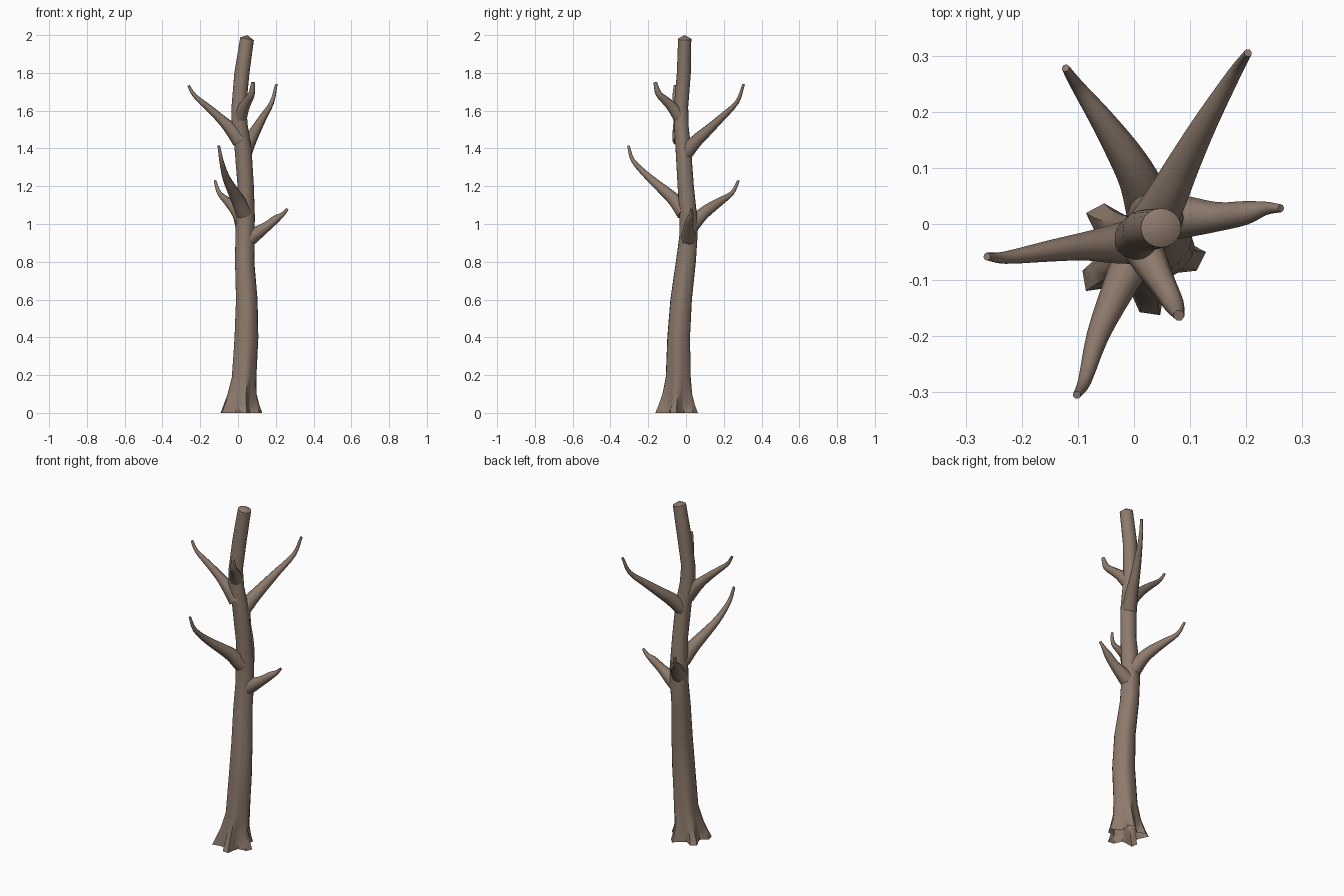
import bpy, bmesh, math
from mathutils import Vector

bark = bpy.data.materials.new("grey brown bark")
bark.diffuse_color = (0.265, 0.193, 0.148, 1)


def finish(name, bm):
    bmesh.ops.recalc_face_normals(bm, faces=bm.faces)
    me = bpy.data.meshes.new(name)
    bm.to_mesh(me)
    bm.free()
    me.materials.append(bark)
    ob = bpy.data.objects.new(name, me)
    bpy.context.collection.objects.link(ob)
    bpy.ops.object.select_all(action='DESELECT')
    ob.select_set(True)
    bpy.context.view_layer.objects.active = ob
    bpy.ops.object.shade_smooth_by_angle(angle=math.radians(50))


def bridge(bm, rings):
    for a, b in zip(rings, rings[1:]):
        n = len(a)
        for i in range(n):
            j = (i + 1) % n
            bm.faces.new((a[i], a[j], b[j], b[i]))


# Trunk: lobed rings (z, x, y, x radius, y radius, root lobe depth), open underneath
trunk = [(0, 0.010, -0.050, 0.092, 0.092, 0.33), (0.04, 0.012, -0.049, 0.083, 0.083, 0.26),
         (0.10, 0.018, -0.046, 0.071, 0.073, 0.15), (0.19, 0.030, -0.040, 0.064, 0.065, 0.06),
         (0.40, 0.043, -0.038, 0.063, 0.060, 0.03), (0.60, 0.045, -0.025, 0.057, 0.057, 0.03),
         (0.80, 0.034, 0.000, 0.051, 0.053, 0.03), (0.94, 0.036, 0.014, 0.051, 0.048, 0.03),
         (1.05, 0.038, 0.012, 0.050, 0.046, 0.02), (1.20, 0.040, -0.001, 0.043, 0.043, 0.02),
         (1.40, 0.026, -0.014, 0.045, 0.041, 0.02), (1.52, 0.008, -0.025, 0.043, 0.039, 0.02),
         (1.62, 0.004, -0.026, 0.039, 0.038, 0.02), (1.80, 0.020, -0.011, 0.040, 0.037, 0.02),
         (1.98, 0.048, -0.007, 0.036, 0.035, 0.0)]
bm = bmesh.new()
SIDES = 20
rings = []
for z, cx, cy, rx, ry, lobe in trunk:
    ring = []
    for i in range(SIDES):
        t = 2 * math.pi * i / SIDES
        k = 1 + lobe * math.cos(5 * (t - math.radians(138)))
        x = rx * k * math.cos(t)
        tilt = -0.2 * x if z > 1.9 else 0
        ring.append(bm.verts.new((cx + x, cy + ry * k * math.sin(t), z + tilt)))
    rings.append(ring)
bridge(bm, rings)
peak = bm.verts.new((0.05, -0.007, 2.0))
for i in range(SIDES):
    bm.faces.new((rings[-1][i], rings[-1][(i + 1) % SIDES], peak))
finish("trunk", bm)


# Branches: tapered tubes along a smoothed path of (x, y, z, radius)
def branch(name, pts, sides=8, steps=3):
    P = [Vector(p) for p in pts]
    P = [2 * P[0] - P[1]] + P + [2 * P[-1] - P[-2]]
    path = []
    for k in range(1, len(P) - 2):
        a, b, c, d = P[k - 1:k + 3]
        for s in range(steps):
            t = s / steps
            path.append(0.5 * (2 * b + (c - a) * t + (2 * a - 5 * b + 4 * c - d) * t * t
                               + (3 * b - a - 3 * c + d) * t ** 3))
    path.append(P[-2])
    bm = bmesh.new()
    rings = []
    for k, p in enumerate(path):
        tan = (path[min(k + 1, len(path) - 1)] - path[max(k - 1, 0)]).to_3d().normalized()
        flat = (path[-1] - path[0]).to_3d()
        u = Vector((-flat.y, flat.x, 0)).normalized()
        u = (u - tan * u.dot(tan)).normalized()
        v = tan.cross(u)
        rings.append([bm.verts.new(p.to_3d() + p[3] * (u * math.cos(2 * math.pi * i / sides)
                      + v * math.sin(2 * math.pi * i / sides))) for i in range(sides)])
    bridge(bm, rings)
    bm.faces.new(rings[-1])
    bm.faces.new(rings[0])
    finish(name, bm)


branch("low_right_branch", [(0.04, 0.012, 0.91, 0.045), (0.09, 0.013, 0.945, 0.038),
       (0.15, 0.013, 0.985, 0.026), (0.20, 0.020, 1.025, 0.021), (0.235, 0.028, 1.05, 0.012),
       (0.262, 0.028, 1.08, 0.007)])
branch("low_back_branch", [(0.03, 0.02, 0.98, 0.045), (0.008, 0.08, 1.045, 0.036),
       (-0.02, 0.13, 1.085, 0.030), (-0.06, 0.19, 1.125, 0.021), (-0.10, 0.245, 1.165, 0.012),
       (-0.122, 0.278, 1.23, 0.007)])
branch("low_front_branch", [(0.03, -0.01, 1.06, 0.045), (0.0, -0.06, 1.125, 0.037),
       (-0.03, -0.12, 1.18, 0.029), (-0.065, -0.20, 1.25, 0.020), (-0.088, -0.28, 1.335, 0.012),
       (-0.102, -0.305, 1.415, 0.007)])
branch("high_back_branch", [(0.03, -0.005, 1.37, 0.042), (0.06, 0.05, 1.435, 0.036),
       (0.09, 0.11, 1.49, 0.029), (0.13, 0.185, 1.56, 0.021), (0.18, 0.27, 1.645, 0.012),
       (0.203, 0.305, 1.74, 0.007)])
branch("high_left_branch", [(0.01, -0.03, 1.44, 0.042), (-0.04, -0.036, 1.505, 0.034),
       (-0.09, -0.04, 1.555, 0.025), (-0.15, -0.048, 1.61, 0.019), (-0.23, -0.06, 1.68, 0.011),
       (-0.262, -0.058, 1.733, 0.007)])
branch("high_front_branch", [(0.01, -0.03, 1.56, 0.038), (0.03, -0.07, 1.615, 0.031),
       (0.05, -0.105, 1.65, 0.024), (0.072, -0.145, 1.69, 0.018), (0.08, -0.163, 1.75, 0.010)])
